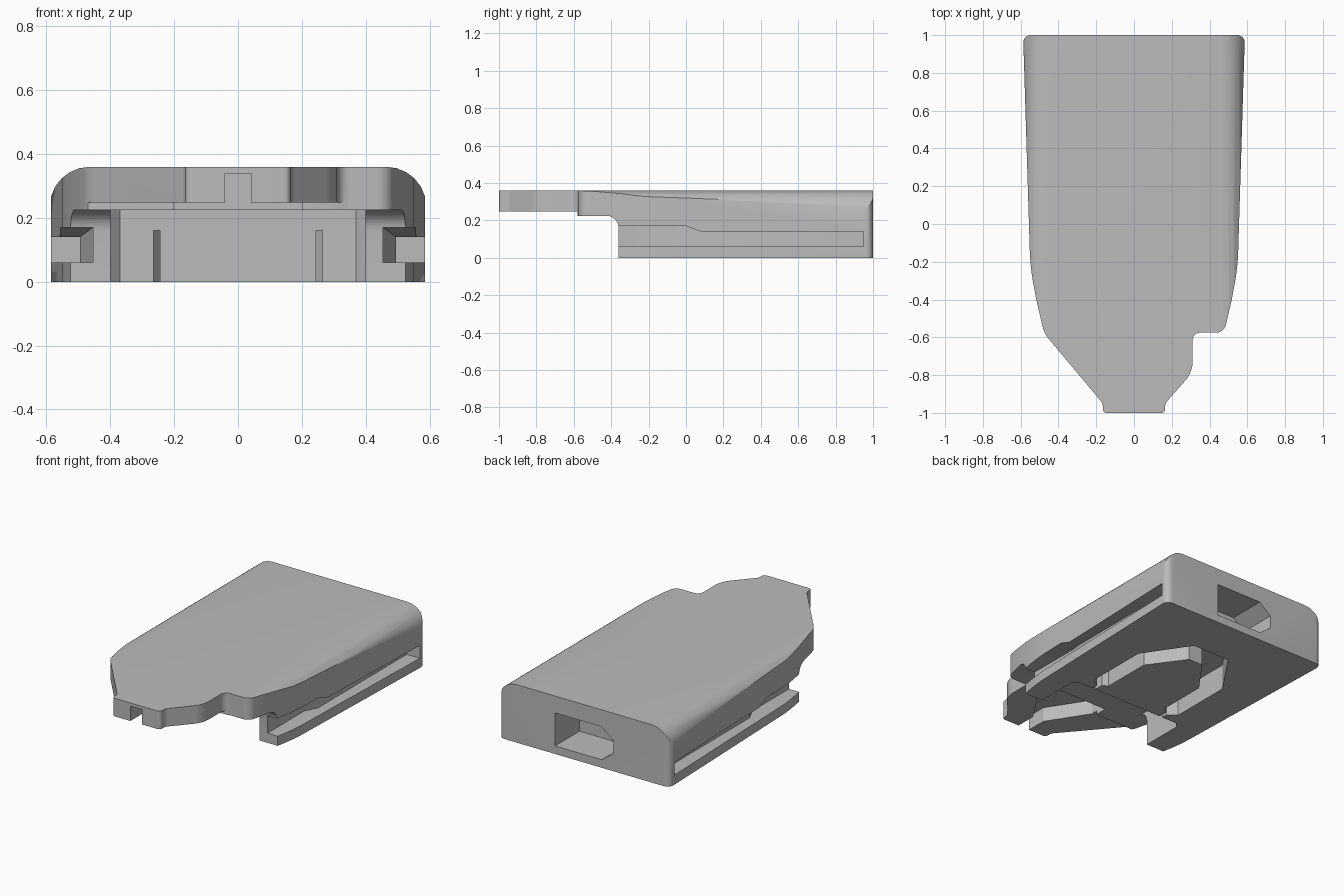
import bpy, bmesh
from math import sin, cos, pi
from mathutils import Vector

cube = bpy.data.objects.get("Cube")
if cube:
    bpy.data.objects.remove(cube, do_unlink=True)

grey = bpy.data.materials.new("plain_grey")
grey.use_nodes = True
grey.diffuse_color = (0.5, 0.5, 0.5, 1)
grey.node_tree.nodes["Principled BSDF"].inputs["Base Color"].default_value = (0.5, 0.5, 0.5, 1)


def rounded(points, steps=6):
    """Round each corner (u, v, radius) of a closed profile."""
    out = []
    for i, p in enumerate(points):
        c = Vector(p[:2])
        r = p[2] if len(p) > 2 else 0
        if not r:
            out.append(c)
            continue
        a = Vector(points[i - 1][:2]) - c
        b = Vector(points[(i + 1) % len(points)][:2]) - c
        a, b = c + a.normalized() * r, c + b.normalized() * r
        for k in range(steps + 1):
            t = pi / 2 * k / steps
            out.append(c + (a - c) * (1 - sin(t)) + (b - c) * (1 - cos(t)))
    return out


def prism(name, points, axis, low, high):
    """Extrude a profile along one axis."""
    place = {"x": lambda p, h: (h, p.x, p.y),
             "y": lambda p, h: (p.x, h, p.y),
             "z": lambda p, h: (p.x, p.y, h)}[axis]
    bm = bmesh.new()
    prof = rounded(points)
    lo = [bm.verts.new(place(p, low)) for p in prof]
    hi = [bm.verts.new(place(p, high)) for p in prof]
    bm.faces.new(lo)
    bm.faces.new(hi)
    for i in range(len(prof)):
        j = (i + 1) % len(prof)
        bm.faces.new((lo[i], lo[j], hi[j], hi[i]))
    bmesh.ops.recalc_face_normals(bm, faces=bm.faces)
    mesh = bpy.data.meshes.new(name)
    bm.to_mesh(mesh)
    bm.free()
    mesh.materials.append(grey)
    obj = bpy.data.objects.new(name, mesh)
    bpy.context.collection.objects.link(obj)
    return obj


def combine(target, tool, operation="DIFFERENCE"):
    mod = target.modifiers.new("cut", "BOOLEAN")
    mod.operation, mod.solver, mod.object = operation, "EXACT", tool
    bpy.context.view_layer.objects.active = target
    bpy.ops.object.modifier_apply(modifier=mod.name)
    bpy.data.objects.remove(tool, do_unlink=True)


def mirrored(half):
    return half + [(-p[0],) + tuple(p[1:]) for p in reversed(half)]


# Tapered plan outline with the notch beside the nose
body = prism("housing", [
    (-.165, -1, .02), (-.165, -.95, .015), (-.475, -.58, .03), (-.53, -.35, .1),
    (-.55, -.2, .05), (-.587, 1, .04), (.587, 1, .04), (.55, -.2, .05),
    (.53, -.35, .1), (.477, -.575, .04), (.31, -.575, .04), (.31, -.785, .05),
    (.165, -.95, .015), (.165, -1, .02)], "z", 0, .36)

# Rounded upper shoulders
combine(body, prism("shoulders", [
    (-.59, -.1), (-.59, .36, .125), (.59, .36, .125), (.59, -.1)],
    "y", -1.2, 1.2), "INTERSECT")

# Space beneath the overhanging nose
combine(body, prism("nose_space", [
    (-1.2, -.1), (-.36, -.1), (-.36, .225, .065), (-.58, .225), (-.58, .248),
    (-1.2, .248)], "x", -1, 1))

# Recess between the two front pillars
combine(body, prism("front_recess", mirrored([(.4, -.5), (.4, -.09), (.37, -.06)]),
                    "z", -.1, .225))

# Arrow-shaped pocket under the nose, with its entry slot
combine(body, prism("nose_pocket", mirrored([
    (.04, -1.1), (.04, -.87), (.2, -.62), (.2, -.5)]), "z", .1, .34))

# Stepped guide slot along each side
for s in (-1, 1):
    slot = prism("side_slot", [(-.5, .06), (.95, .06), (.95, .14), (.08, .14),
                               (0, .17), (-.5, .17)], "x", -.8, .8)
    combine(slot, prism("slot_depth", [
        (s * .455, -.6), (s * .455, 0), (s * .495, .08), (s * .495, 1.1),
        (s * .75, 1.1), (s * .75, -.6)], "z", -.1, .4), "INTERSECT")
    combine(body, slot)

# Underside trough around a central island, with two thin front slits
trough = prism("trough", mirrored([
    (.265, -.1), (.265, -.02), (.32, .02), (.32, .42), (.13, .7)]), "z", -.1, .16)
combine(trough, prism("island", mirrored([
    (.245, -.2), (.245, 0), (.21, .02), (.21, .34), (.05, .56)]), "z", -.2, .3))
combine(body, trough)

# Connector port in the back, chamfered on one end
combine(body, prism("rear_port", [
    (.2, .05), (-.12, .05), (-.2, .11), (-.2, .19), (-.12, .255), (.2, .255)],
    "y", .76, 1.1))

bpy.ops.object.select_all(action="DESELECT")
body.select_set(True)
bpy.context.view_layer.objects.active = body
bpy.ops.object.shade_smooth_by_angle(angle=.5)
